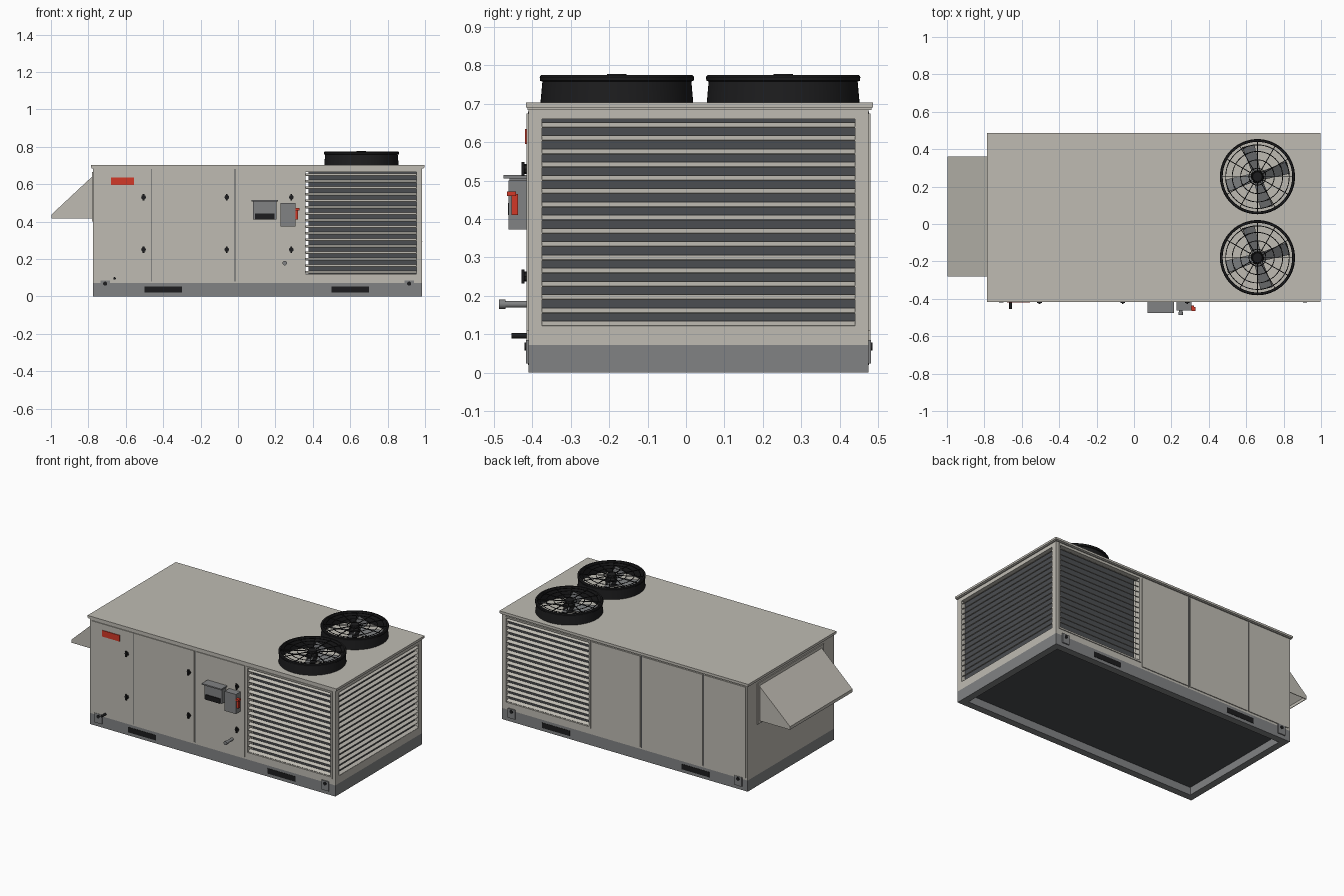
import bpy, bmesh
from math import pi, cos, sin, radians
from mathutils import Matrix, Vector

if "Cube" in bpy.data.objects:
    bpy.data.objects.remove(bpy.data.objects["Cube"])

def mat(name, r, g, b):
    m = bpy.data.materials.new(name)
    m.diffuse_color = (r, g, b, 1)
    m.use_nodes = True
    m.node_tree.nodes["Principled BSDF"].inputs["Base Color"].default_value = m.diffuse_color
    return m

BODY = mat("beige_paint", .52, .50, .45)
GREY = mat("base_grey", .22, .225, .23)
DARK = mat("coil_dark", .07, .075, .082)
BLACK = mat("black", .012, .012, .013)
BLADE = mat("blade_grey", .16, .165, .17)
RED = mat("red", .65, .04, .02)
YC, HY = 0.0325, 0.4425          # cabinet centre and half depth
X0, X1, XM = -0.775, 0.985, 0.345  # cabinet ends, condenser bulkhead
ZB, ZT = 0.072, 0.69

def finish(name, bm, m, smooth=False):
    bmesh.ops.recalc_face_normals(bm, faces=bm.faces)
    me = bpy.data.meshes.new(name)
    bm.to_mesh(me)
    bm.free()
    me.materials.append(m)
    o = bpy.data.objects.new(name, me)
    bpy.context.collection.objects.link(o)
    if smooth:
        bpy.ops.object.select_all(action='DESELECT')
        o.select_set(True)
        bpy.context.view_layer.objects.active = o
        bpy.ops.object.shade_smooth_by_angle(angle=radians(40))
    return o

def add_box(bm, x0, x1, y0, y1, z0, z1, rot=Matrix()):
    c = Vector(((x0 + x1) / 2, (y0 + y1) / 2, (z0 + z1) / 2))
    size = Matrix.Diagonal((x1 - x0, abs(y1 - y0), z1 - z0, 1))
    bmesh.ops.create_cube(bm, size=1, matrix=Matrix.Translation(c) @ rot @ size)

def boxes(name, m, *dims):
    bm = bmesh.new()
    for d in dims:
        add_box(bm, *d)
    return finish(name, bm, m)

def rod(name, m, x, z, y0, y1, r, n=20):
    bm = bmesh.new()
    M = Matrix.Translation((x, (y0 + y1) / 2, z)) @ Matrix.Rotation(pi / 2, 4, 'X')
    bmesh.ops.create_cone(bm, cap_ends=True, segments=n, radius1=r, radius2=r, depth=abs(y1 - y0), matrix=M)
    return finish(name, bm, m, n > 8)

def lathe(bm, prof, c, n=48):
    rings = [[bm.verts.new((c[0] + r * cos(2 * pi * i / n), c[1] + r * sin(2 * pi * i / n), z))
              for r, z in prof] for i in range(n)]
    k = len(prof)
    for i in range(n):
        a, b = rings[i], rings[(i + 1) % n]
        for j in range(k):
            bm.faces.new((a[j], b[j], b[(j + 1) % k], a[(j + 1) % k]))

def wire(r, z, t):
    return [(r + t * cos(a * pi / 4), z + t * sin(a * pi / 4)) for a in range(8)]

F, B = YC - HY, YC + HY

# base rail frame and recessed floor pan
boxes("base_rails", GREY, (X0, X1, F, F + .045, 0, ZB), (X0, X1, B - .045, B, 0, ZB),
      (X0, X0 + .045, F + .045, B - .045, 0, ZB), (X1 - .045, X1, F + .045, B - .045, 0, ZB))
boxes("floor_pan", DARK, (X0 + .04, X1 - .04, F + .04, B - .04, .05, ZB))

# cabinet box, condenser section posts and rails
boxes("cabinet", BODY, (X0, XM, F, B, ZB, ZT))
frame = [(X1 - .03, X1, F + .035, B - .035, ZB, .12), (X1 - .03, X1, F + .035, B - .035, .66, ZT)]
for y0, y1 in ((F, F + .035), (B - .035, B)):
    frame += [(XM, X1 - .03, y0, y1, ZB, .12), (XM, X1 - .03, y0, y1, .665, ZT),
              (X1 - .03, X1, y0, y1, ZB, ZT), (XM, .36, y0, y1, .12, .665)]
boxes("condenser_frame", BODY, *frame)
boxes("condenser_coil", DARK, (.377, X1 - .028, F + .026, B - .026, ZB, ZT))

# roof with drip edge
boxes("roof", BODY, (-.787, .997, -.417, .487, .69, .703), (-.783, .993, -.413, .483, .684, .69))

# louvre slats on front, back and right end
N = 16
for s, side in ((-1, "front"), (1, "back")):
    bm = bmesh.new()
    for i in range(N):
        z = .129 + i * .0348
        y = YC + s * (HY - .010)
        add_box(bm, .357, .958, y - .011, y + .011, z - .0015, z + .0015, Matrix.Rotation(-s * .55, 4, 'X'))
    finish(side + "_louvre_slats", bm, BODY)
bm = bmesh.new()
for i in range(N):
    z = .113 + .0345 * (i + .4)
    add_box(bm, X1 - .021, X1 + .001, -.377, .442, z - .0015, z + .0015, Matrix.Rotation(.55, 4, 'Y'))
finish("right_louvre_slats", bm, BODY)

# doors, louvre surround, lifting lugs and fork pockets on both long sides
for s, side in ((-1, "front"), (1, "back")):
    def out(a, b):
        return sorted((YC + s * (HY + a), YC + s * (HY + b)))
    for i, (a, b) in enumerate(((-.762, -.464), (-.456, -.024), (-.008, .338))):
        boxes(f"{side}_door_{i + 1}", BODY, (a, b, *out(-.002, .005), .085, .675))
    boxes(side + "_door_gasket", DARK, (-.018, -.013, *out(-.002, .002), .08, .68),
          (-.4615, -.4585, *out(-.002, .0015), .08, .68))
    y = out(-.002, .005)
    boxes(side + "_louvre_surround", BODY, (.35, .36, *y, .11, .675), (.955, .965, *y, .11, .675),
          (.36, .955, *y, .11, .12), (.36, .955, *y, .665, .675))
    for x, end in ((-.71, "left"), (.915, "right")):
        boxes(f"{side}_{end}_lifting_lug", GREY, (x - .026, x + .026, *out(-.002, .007), .024, .085))
        rod(f"{side}_{end}_lug_eye", BLACK, x, .068, *out(0, .01), .011)
    for x, end in ((-.4, "left"), (.6, "right")):
        boxes(f"{side}_{end}_fork_pocket", BLACK, (x - .1, x + .1, *out(-.002, .002), .02, .054))

# door latches
for x in (-.505, -.06, .285):
    for z in (.53, .25):
        rod("door_latch", BLACK, x, z, F - .012, F, .013, 8)
        boxes("latch_handle", BLACK, (x - .005, x + .005, F - .018, F - .01, z - .018, z + .018))

# warning plate
boxes("red_plate", RED, (-.68, -.555, F - .009, F, .595, .635))

# weatherproof outlet box with overhanging lid
boxes("outlet_box", GREY, (.08, .205, -.459, F, .41, .506))
boxes("outlet_lid", GREY, (.072, .213, -.475, F, .506, .514))
boxes("outlet_window", BLACK, (.09, .195, -.464, -.455, .41, .442))

# disconnect switch with red handle
boxes("disconnect_box", GREY, (.228, .308, -.462, F, .373, .50))
boxes("disconnect_handle", RED, (.308, .322, -.454, -.437, .41, .465), (.308, .33, -.466, -.443, .46, .472))

# drain pipe with cap and condensate stub
rod("service_pipe", GREY, .25, .178, -.475, F, .009)
rod("service_pipe_cap", GREY, .25, .178, -.487, -.470, .012)
rod("drain_stub", BLACK, -.66, .096, -.455, F, .007)

# intake hood: slope, lip and cheeks in sheet metal, open below
bm = bmesh.new()
prof = [(X0, .645), (-.998, .437), (-.998, .417), (X0, .417)]
L = [bm.verts.new((x, -.28, z)) for x, z in prof]
R = [bm.verts.new((x, .36, z)) for x, z in prof]
bm.faces.new(L)
bm.faces.new(R[::-1])
for i in (0, 1):
    bm.faces.new((L[i], R[i], R[i + 1], L[i + 1]))
hood = finish("intake_hood", bm, BODY)
sol = hood.modifiers.new("sheet", 'SOLIDIFY')
sol.thickness = .005
sol.offset = -1
boxes("hood_flange", BODY, (X0 - .006, X0, -.30, -.28, .40, .665), (X0 - .006, X0, .36, .38, .40, .665),
      (X0 - .006, X0, -.28, .36, .645, .665), (X0 - .006, X0, -.28, .36, .40, .417))
boxes("intake_filter", BLACK, (X0 - .004, X0, -.275, .355, .42, .635))

# condenser fans
for cy, tag in ((.253, "rear"), (-.18, "front")):
    c = (.66, cy)
    bm = bmesh.new()
    lathe(bm, [(.199, .702), (.194, .758), (.2, .760), (.201, .770), (.197, .775), (.188, .775),
               (.186, .765), (.186, .702)], c, 64)
    finish(tag + "_fan_shroud", bm, BLACK, True)
    # guard rings and spokes
    bm = bmesh.new()
    for r in (.045, .09, .135, .17):
        lathe(bm, wire(r, .770, .0022), c)
    finish(tag + "_guard_rings", bm, BLACK, True)
    bm = bmesh.new()
    for i in range(12):
        a = i * pi / 6
        M = Matrix.Rotation(a, 4, 'Z')
        p = M @ Vector((.108, 0, 0))
        add_box(bm, c[0] + p.x - .082, c[0] + p.x + .082, cy + p.y - .0022, cy + p.y + .0022, .7665, .7705, M)
    finish(tag + "_guard_spokes", bm, BLACK)
    # hub and cap
    bm = bmesh.new()
    for r, z0, z1 in ((.036, .71, .75), (.028, .764, .777)):
        bmesh.ops.create_cone(bm, cap_ends=True, segments=32, radius1=r, radius2=r * .9, depth=z1 - z0,
                              matrix=Matrix.Translation((*c, (z0 + z1) / 2)))
    finish(tag + "_fan_hub", bm, BLACK, True)
    # four pitched blades
    bm = bmesh.new()
    for i in range(4):
        M = Matrix.Translation((*c, .731)) @ Matrix.Rotation(radians(18 + 90 * i), 4, 'Z')
        pts = [(.03, -.024, -.014), (.17, -.036, -.014), (.175, .030, .014), (.03, .020, .014)]
        bm.faces.new([bm.verts.new(M @ Vector(p)) for p in pts])
    blades = finish(tag + "_fan_blades", bm, BLADE)
    blades.modifiers.new("thickness", 'SOLIDIFY').thickness = .004
